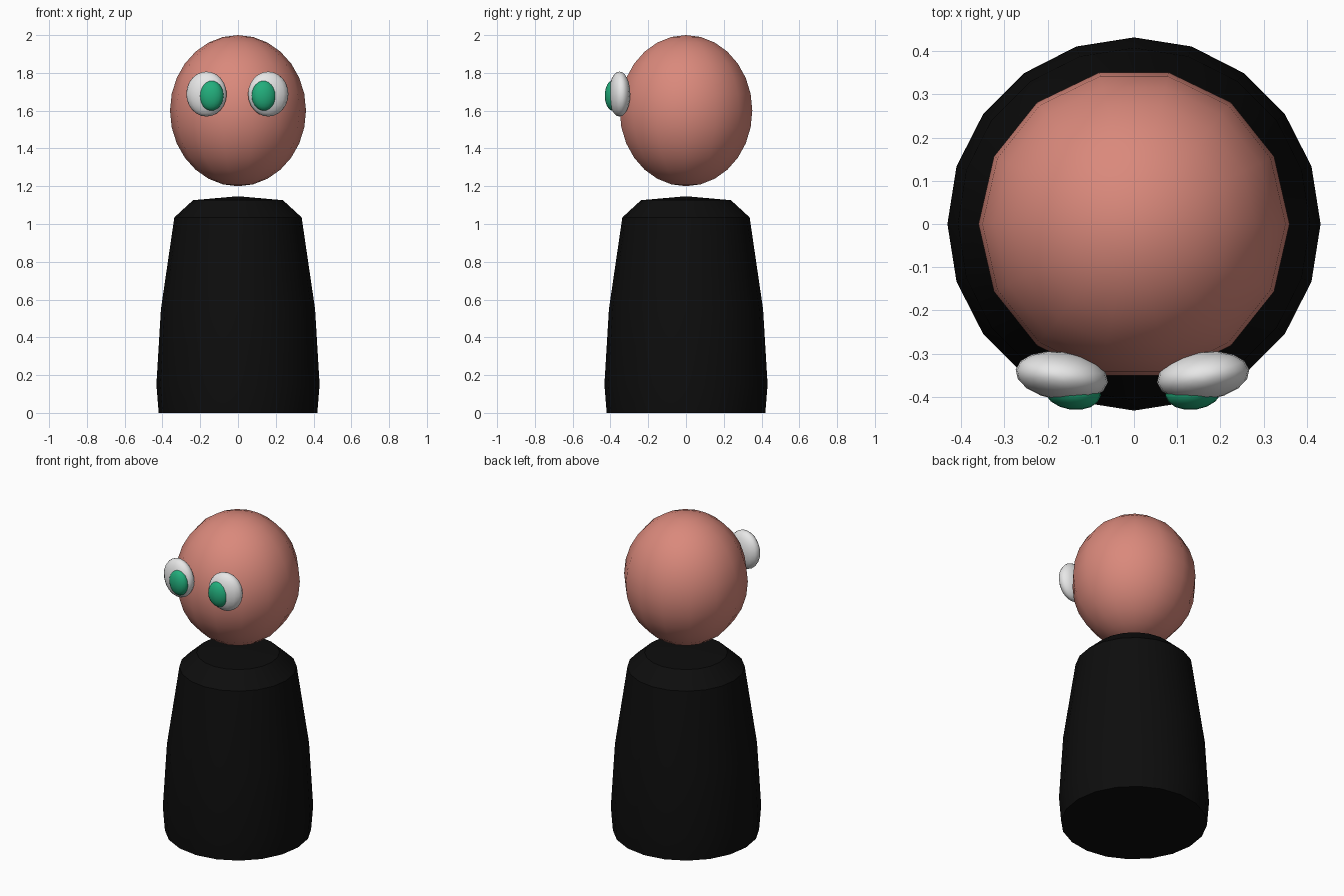
import bpy, bmesh, math
from mathutils import Matrix, Vector

if "Cube" in bpy.data.objects:
    bpy.data.objects.remove(bpy.data.objects["Cube"], do_unlink=True)


def material(name, rgb):
    mat = bpy.data.materials.new(name)
    mat.use_nodes = True
    mat.diffuse_color = (*rgb, 1)
    mat.node_tree.nodes["Principled BSDF"].inputs["Base Color"].default_value = (*rgb, 1)
    return mat


skin = material("warm pink skin", (0.70, 0.25, 0.20))
black = material("black cloth", (0.004, 0.004, 0.004))
white = material("eye white", (0.80, 0.80, 0.80))
green = material("green iris", (0.016, 0.42, 0.20))


def finish(name, bm, mat, angle):
    bmesh.ops.recalc_face_normals(bm, faces=bm.faces)
    mesh = bpy.data.meshes.new(name)
    bm.to_mesh(mesh)
    bm.free()
    mesh.materials.append(mat)
    obj = bpy.data.objects.new(name, mesh)
    bpy.context.collection.objects.link(obj)
    bpy.ops.object.select_all(action="DESELECT")
    obj.select_set(True)
    bpy.context.view_layer.objects.active = obj
    bpy.ops.object.shade_smooth_by_angle(angle=math.radians(angle))
    return obj


def ellipsoid(name, mat, centre, radii, segments, rings, turn=0.0, spin=0.0):
    """Sphere scaled to radii; turn rotates the result about z, spin the facets."""
    bm = bmesh.new()
    bmesh.ops.create_uvsphere(bm, u_segments=segments, v_segments=rings, radius=1)
    bm.transform(Matrix.Translation(centre)
                 @ Matrix.Rotation(math.radians(turn), 4, "Z")
                 @ Matrix.Diagonal((*radii, 1))
                 @ Matrix.Rotation(math.radians(spin), 4, "Z"))
    return finish(name, bm, mat, 60)


def lathe(name, mat, profile, sides):
    """Spin a (radius, height) profile about z, capping the bottom."""
    bm = bmesh.new()
    rings = []
    for r, z in profile:
        rings.append([bm.verts.new((r * math.cos(2 * math.pi * i / sides),
                                    r * math.sin(2 * math.pi * i / sides), z))
                      for i in range(sides)])
    for low, high in zip(rings, rings[1:]):
        for i in range(sides):
            j = (i + 1) % sides
            bm.faces.new((low[i], low[j], high[j], high[i]))
    bm.faces.new(rings[0])
    bmesh.ops.remove_doubles(bm, verts=bm.verts, dist=0.0001)
    return finish(name, bm, mat, 30)


# Body: tapering peg with sloped shoulders
lathe("body", black, [(0.42, 0), (0.432, 0.15), (0.408, 0.55),
                      (0.337, 1.035), (0.238, 1.126), (0, 1.147)], 20)

# Head: floating egg with a facet corner facing front and back
ellipsoid("head", skin, Vector((0, 0, 1.6)), (0.36, 0.36, 0.40), 14, 14, spin=90)

# Eyes: flattened whites turned slightly outward, each with a bulging iris
for side, sign, white_x, iris_x in (("left", 1, 0.160, 0.138),
                                    ("right", -1, -0.167, -0.142)):
    ellipsoid(side + "_eye_white", white, Vector((white_x, -0.352, 1.688)),
              (0.108, 0.056, 0.119), 16, 12, turn=8 * sign)
    ellipsoid(side + "_iris", green, Vector((iris_x, -0.388, 1.68)),
              (0.066, 0.042, 0.080), 16, 12, turn=8 * sign)
